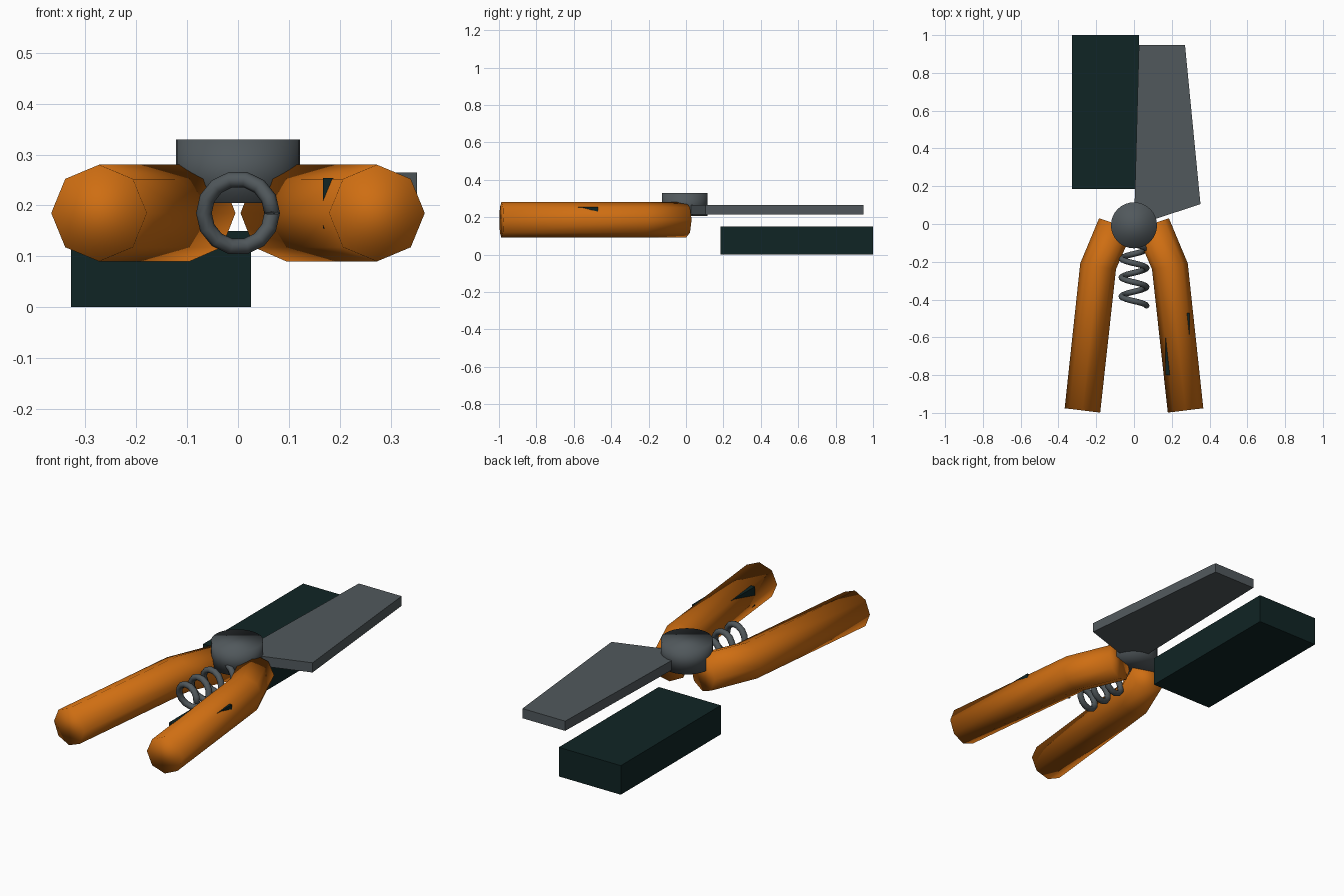
import bpy, bmesh, math
from mathutils import Vector

if "Cube" in bpy.data.objects:
    bpy.data.objects.remove(bpy.data.objects["Cube"])


def material(name, rgb):
    m = bpy.data.materials.new(name)
    m.diffuse_color = (*rgb, 1)
    m.use_nodes = True
    m.node_tree.nodes["Principled BSDF"].inputs["Base Color"].default_value = m.diffuse_color
    return m


ORANGE = material("orange_grip", (0.62, 0.155, 0.006))
STEEL = material("grey_steel", (0.082, 0.098, 0.107))
DARK = material("dark_green_black", (0.005, 0.018, 0.018))


def finish(name, bm, mat, smooth=False):
    bmesh.ops.recalc_face_normals(bm, faces=bm.faces)
    me = bpy.data.meshes.new(name)
    bm.to_mesh(me)
    bm.free()
    me.materials.append(mat)
    for p in me.polygons:
        p.use_smooth = smooth
    ob = bpy.data.objects.new(name, me)
    bpy.context.collection.objects.link(ob)
    return ob


def prism(name, outline, z0, z1, mat, smooth=False):
    """Extrude a flat outline between two heights."""
    bm = bmesh.new()
    face = bm.faces.new([bm.verts.new((x, y, z0)) for x, y in outline])
    ext = bmesh.ops.extrude_face_region(bm, geom=[face])
    for v in ext["geom"]:
        if isinstance(v, bmesh.types.BMVert):
            v.co.z = z1
    return finish(name, bm, mat, smooth)


def box(name, x0, x1, y0, y1, z0, z1, mat):
    return prism(name, [(x0, y0), (x1, y0), (x1, y1), (x0, y1)], z0, z1, mat)


def loft(name, rings, mat, smooth=True):
    """Skin a list of closed rings and cap both ends."""
    bm = bmesh.new()
    vs = [[bm.verts.new(p) for p in r] for r in rings]
    n = len(vs[0])
    for a, b in zip(vs, vs[1:]):
        for i in range(n):
            j = (i + 1) % n
            bm.faces.new((a[i], a[j], b[j], b[i]))
    bm.faces.new(vs[0])
    bm.faces.new(vs[-1])
    return finish(name, bm, mat, smooth)


# Handles: eight-sided bent grips, mirrored left and right
# (centre x, centre y, sideways x, sideways y) for each section
SECTIONS = [(0.273, -0.987, 0.0940, 0.0115),
            (0.190, -0.224, 0.0945, 0.0160),
            (0.095, 0.000, 0.0900, 0.0300)]
for side, label in ((-1, "left"), (1, "right")):
    rings = []
    for cx, cy, ux, uy in SECTIONS:
        ring = []
        for k in range(8):
            a = k * math.pi / 4
            c, s = math.cos(a), math.sin(a)
            ring.append((side * (cx + ux * c), cy + uy * c, 0.185 + 0.095 * s))
        rings.append(ring)
    loft(label + "_handle", rings, ORANGE)

# Dark insert showing slightly through the right handle
box("handle_insert", 0.167, 0.294, -0.80, -0.47, 0.155, 0.254, DARK)

# Cutting block (lower jaw) and blade (upper jaw)
box("lower_jaw", -0.328, 0.026, 0.185, 1.0, 0.0, 0.15, DARK)
prism("blade", [(0.0, -0.01), (0.352, 0.105), (0.27, 0.948), (0.026, 0.948)],
      0.215, 0.265, STEEL)

# Pivot: smooth-shaded disc
prism("pivot", [(0.122 * math.cos(i * math.tau / 32),
                 -0.007 + 0.122 * math.sin(i * math.tau / 32))
                for i in range(32)], 0.205, 0.33, STEEL, True)

# Spring: round wire coiled along y
R, WIRE, TURNS, STEPS = 0.067, 0.0155, 3.25, 14
rings = []
pitch = 0.1
for i in range(int(TURNS * STEPS) + 1):
    a = i / STEPS * math.tau
    radial = Vector((math.cos(a), 0, math.sin(a)))
    tangent = Vector((-R * math.sin(a), pitch / math.tau, R * math.cos(a))).normalized()
    other = tangent.cross(radial)
    centre = Vector((0, -0.433 + pitch * i / STEPS, 0.185)) + R * radial
    rings.append([centre + WIRE * (math.cos(t) * radial + math.sin(t) * other)
                  for t in (k * math.tau / 8 for k in range(8))])
loft("spring", rings, STEEL)
